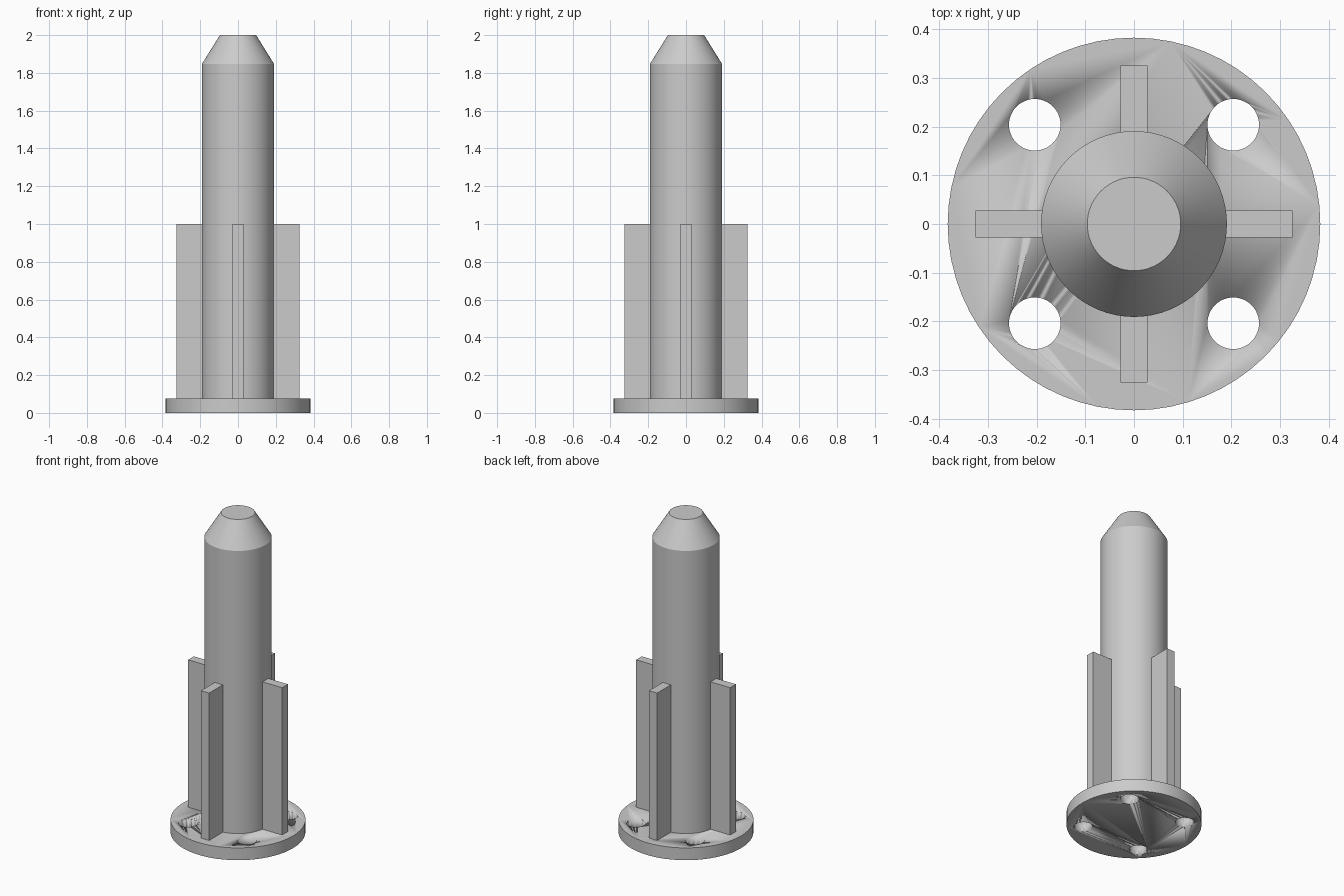
import bpy
import math

cube = bpy.data.objects.get("Cube")
if cube:
    bpy.data.objects.remove(cube, do_unlink=True)

FLANGE_R, FLANGE_H = 0.383, 0.077
POST_R, TIP_R = 0.191, 0.096
SHOULDER_Z, TOP_Z = 1.847, 2.0
FIN_R, FIN_W, FIN_TOP = 0.326, 0.056, 1.0
HOLE_R, HOLE_POS = 0.053, 0.204

grey = bpy.data.materials.new("plain grey")
grey.use_nodes = True
color = (0.6, 0.6, 0.6, 1.0)
grey.diffuse_color = color
grey.node_tree.nodes["Principled BSDF"].inputs["Base Color"].default_value = color


def finish(obj, name, smooth=True):
    obj.name = name
    obj.data.materials.append(grey)
    if smooth:
        bpy.ops.object.shade_smooth_by_angle(angle=math.radians(30))
    return obj


def cylinder(name, radius, z0, z1, top=None, x=0, y=0, sides=64):
    bpy.ops.mesh.primitive_cone_add(
        vertices=sides, radius1=radius, radius2=radius if top is None else top,
        depth=z1 - z0, location=(x, y, (z0 + z1) / 2))
    return finish(bpy.context.object, name)


# Round base flange
flange = cylinder("base_flange", FLANGE_R, 0, FLANGE_H)

# Four bolt holes cut through the flange
for i, (sx, sy) in enumerate([(1, 1), (-1, 1), (-1, -1), (1, -1)], 1):
    cutter = cylinder(f"bolt_hole_cutter_{i}", HOLE_R, -FLANGE_H, 2 * FLANGE_H,
                      x=sx * HOLE_POS, y=sy * HOLE_POS, sides=48)
    cutter.hide_render = True
    cutter.hide_set(True)
    cut = flange.modifiers.new(f"bolt_hole_{i}", "BOOLEAN")
    cut.operation = "DIFFERENCE"
    cut.solver = "EXACT"
    cut.object = cutter

# Post with a tapered tip: the top ring of the shaft is extended by a cone
cylinder("post_shaft", POST_R, FLANGE_H, SHOULDER_Z)
cylinder("post_tip", POST_R, SHOULDER_Z, TOP_Z, top=TIP_R)

# Four stiffening fins, rooted slightly inside the post
inner = POST_R - 0.02
for side, angle in zip(("left", "back", "right", "front"), range(0, 360, 90)):
    a = math.radians(angle)
    mid = (inner + FIN_R) / 2
    bpy.ops.mesh.primitive_cube_add(
        size=1, rotation=(0, 0, a),
        location=(mid * math.cos(a), mid * math.sin(a), (FLANGE_H + FIN_TOP) / 2))
    fin = finish(bpy.context.object, f"{side}_fin", smooth=False)
    fin.scale = (FIN_R - inner, FIN_W, FIN_TOP - FLANGE_H)
